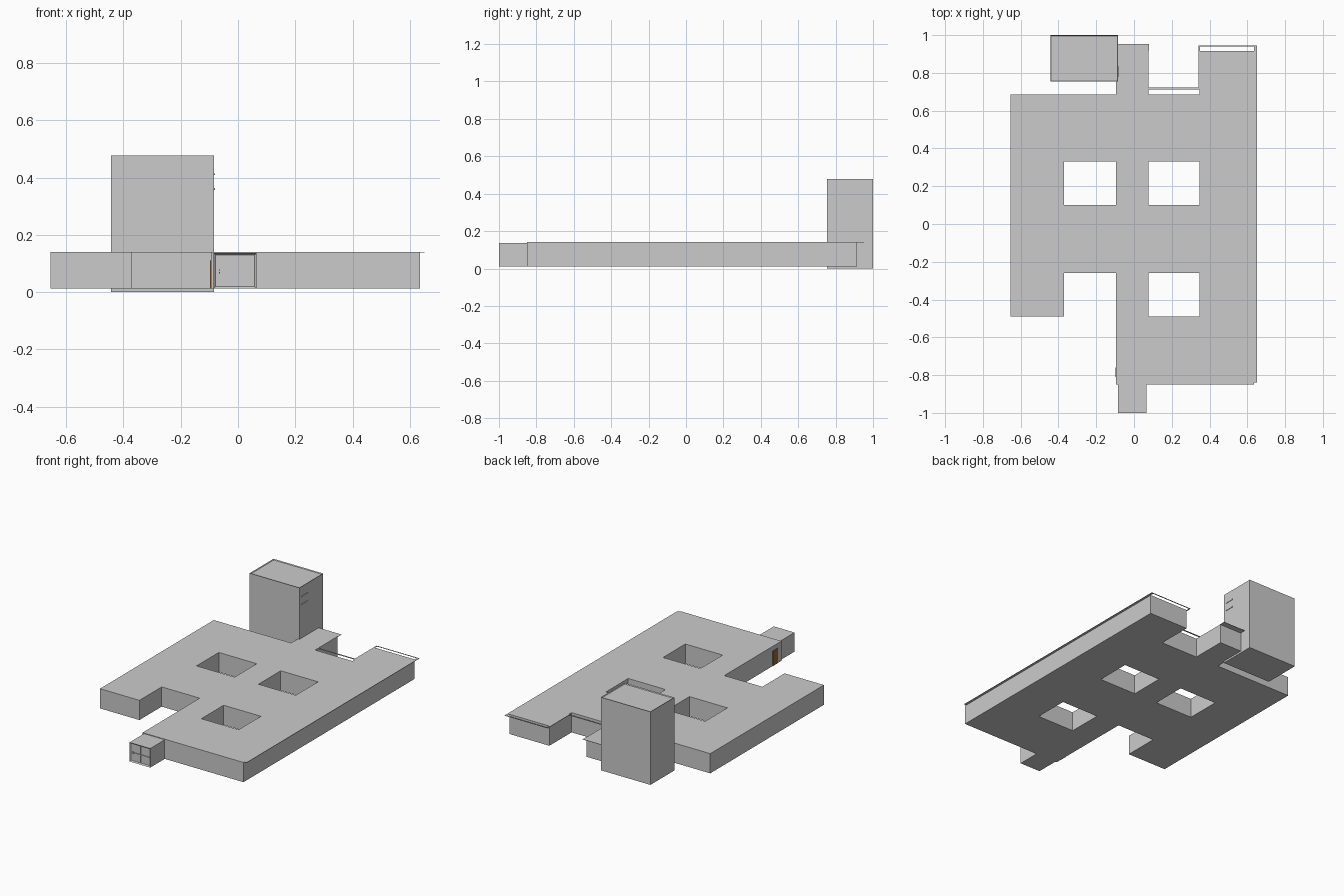
import bpy, bmesh

if "Cube" in bpy.data.objects:
    bpy.data.objects.remove(bpy.data.objects["Cube"])


def finish(name, bm, color=None):
    bmesh.ops.recalc_face_normals(bm, faces=bm.faces)
    mesh = bpy.data.meshes.new(name)
    bm.to_mesh(mesh)
    bm.free()
    ob = bpy.data.objects.new(name, mesh)
    bpy.context.collection.objects.link(ob)
    if color:
        mat = bpy.data.materials.new(name + "_paint")
        mat.diffuse_color = color
        mat.use_nodes = True
        mat.node_tree.nodes["Principled BSDF"].inputs["Base Color"].default_value = mat.diffuse_color
        mesh.materials.append(mat)
    return ob


def box_bm(x0, x1, y0, y1, z0, z1):
    bm = bmesh.new()
    bmesh.ops.create_cube(bm, size=1)
    for v in bm.verts:
        v.co.x = x0 if v.co.x < 0 else x1
        v.co.y = y0 if v.co.y < 0 else y1
        v.co.z = z0 if v.co.z < 0 else z1
    return bm


def box(name, *dims, color=None):
    return finish(name, box_bm(*dims), color)


def inset_face(bm, axis, sign, width, depth):
    # recess the one face pointing along sign * axis
    bm.normal_update()
    face = max(bm.faces, key=lambda f: f.normal[axis] * sign)
    bmesh.ops.inset_region(bm, faces=[face], thickness=width, depth=0)
    for v in face.verts:
        v.co[axis] -= sign * depth


# main block: filled cells of a plan grid, leaving three courtyards and a notch
xs = [-0.655, -0.37, -0.095, 0.078, 0.348, 0.635]
ys = [-0.85, -0.49, -0.26, 0.10, 0.33, 0.685, 0.915]
plan = ["..###",   # front
        "#.#.#",
        "#####",
        "#.#.#",
        "#####",
        "..#.#"]   # back
bm = bmesh.new()
for j, row in enumerate(plan):
    for i, cell in enumerate(row):
        if cell == "#":
            pts = [(xs[i], ys[j]), (xs[i + 1], ys[j]),
                   (xs[i + 1], ys[j + 1]), (xs[i], ys[j + 1])]
            bm.faces.new([bm.verts.new((x, y, 0.012)) for x, y in pts])
bmesh.ops.remove_doubles(bm, verts=bm.verts, dist=1e-4)
top = bmesh.ops.extrude_face_region(bm, geom=bm.faces[:], use_keep_orig=True)
bmesh.ops.translate(bm, vec=(0, 0, 0.129),
                    verts=[v for v in top["geom"] if isinstance(v, bmesh.types.BMVert)])
finish("main_block", bm)

# entrance porch with a recessed glazed front
bm = box_bm(-0.085, 0.065, -1.0, -0.85, 0.012, 0.137)
inset_face(bm, 1, -1, 0.010, 0.008)
finish("entrance_porch", bm)
box("entrance_transom", -0.075, 0.055, -0.996, -0.991, 0.071, 0.075)
box("entrance_mullion", -0.012, -0.008, -0.996, -0.991, 0.022, 0.127)
box("entrance_handle", -0.066, -0.062, -0.998, -0.991, 0.066, 0.080)

# thin overhanging roof edge along the right side and back
edges = [(0.635, 0.651, -0.84, 0.945),
         (0.343, 0.635, 0.939, 0.945),
         (0.341, 0.349, 0.712, 0.945),
         (0.078, 0.341, 0.712, 0.722),
         (-0.088, 0.080, 0.915, 0.953)]
for n, (x0, x1, y0, y1) in enumerate(edges):
    box(f"roof_edge_{n + 1}", x0, x1, y0, y1, 0.139, 0.141)

# tower with a shallow parapet
bm = box_bm(-0.443, -0.084, 0.754, 1.0, 0.0, 0.478)
inset_face(bm, 2, 1, 0.005, 0.006)
finish("tower", bm)

# small ledges on the tower's right wall
for n, z in enumerate((0.36, 0.412)):
    box(f"tower_ledge_{n + 1}", -0.086, -0.081, 0.777, 0.837, z - 0.003, z + 0.003)

# brown side door in the left wall of the central corridor
box("side_door", -0.098, -0.094, -0.81, -0.76, 0.013, 0.11, color=(0.30, 0.13, 0.03, 1))
